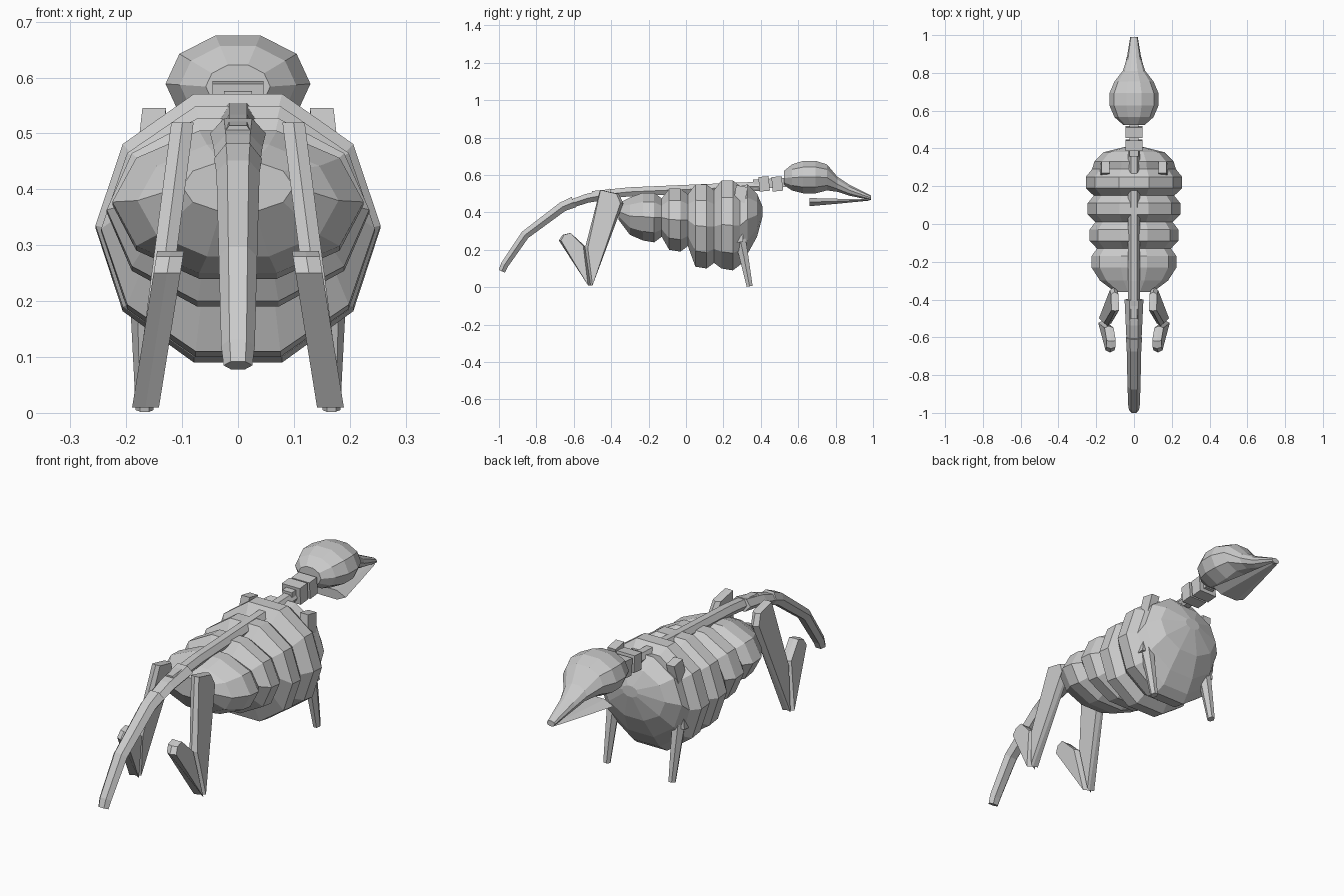
import bpy, bmesh, math
from mathutils import Vector

if "Cube" in bpy.data.objects:
    bpy.data.objects.remove(bpy.data.objects["Cube"])

bone = bpy.data.materials.new("plain_grey")
bone.use_nodes = True
grey = (.6, .6, .6, 1)
bone.diffuse_color = grey
bone.node_tree.nodes["Principled BSDF"].inputs["Base Color"].default_value = grey


def finish(name, bm):
    """Turn a bmesh into a flat shaded grey object."""
    bmesh.ops.recalc_face_normals(bm, faces=bm.faces)
    mesh = bpy.data.meshes.new(name)
    bm.to_mesh(mesh)
    bm.free()
    mesh.materials.append(bone)
    part = bpy.data.objects.new(name, mesh)
    bpy.context.collection.objects.link(part)


def bridge(bm, loops):
    """Skin a series of matching vertex loops and close both ends."""
    for first, second in zip(loops, loops[1:]):
        for k in range(len(first)):
            bm.faces.new((first[k - 1], first[k], second[k], second[k - 1]))
    bm.faces.new(loops[0])
    bm.faces.new(loops[-1])


def ring(bm, centre, up, width, depth, sides, phase=0):
    """Add one polygonal cross-section, level across the body."""
    angles = [math.tau * k / sides + phase for k in range(sides)]
    across = Vector((width, 0, 0))
    return [bm.verts.new(centre + across * math.cos(a) + up * depth * math.sin(a)) for a in angles]


def hull(name, sections):
    """Ten-sided shell from upright sections of y, half width, low z and high z."""
    bm = bmesh.new()
    flat_top = math.sin(math.tau / 5)
    loops = []
    for y, width, low, high in sections:
        centre = Vector((0, y, (low + high) / 2))
        depth = (high - low) / 2 / flat_top
        loops.append(ring(bm, centre, Vector((0, 0, 1)), width, depth, sides=10))
    bridge(bm, loops)
    finish(name, bm)


def rod(name, path, width, depth, taper=1, x=0, lean=0, sides=6, phase=0):
    """Tapering bar whose sections stay square to a path of (y, z) points."""
    bm = bmesh.new()
    points = [Vector((x + lean * z, y, z)) for y, z in path]
    last = len(points) - 1
    loops = []
    for i, point in enumerate(points):
        along = points[min(i + 1, last)] - points[max(i - 1, 0)]
        up = Vector((0, -along.z, along.y)).normalized()
        scale = 1 + (taper - 1) * i / last
        loops.append(ring(bm, point, up, width * scale, depth * scale, sides, phase))
    bridge(bm, loops)
    finish(name, bm)


def slab(name, outline, half, x, lean):
    """Plate with a (y, z) outline and a ridged rim, leaning sideways with height."""
    bm = bmesh.new()
    middle = sum(y for y, z in outline) / len(outline)
    loops = []
    for offset, inset in ((-half, .15), (0, 0), (half, .15)):
        loops.append([bm.verts.new((x + lean * z + offset, y + (middle - y) * inset, z))
                      for y, z in outline])
    bridge(bm, loops)
    finish(name, bm)


# Ribbed barrel body: tapered rump, four ribs with grooves between, bulging chest
rump = [(-.36, .1, .36, .45), (-.3, .18, .28, .48)]
ribs = []
for i, low in enumerate((.24, .19, .1, .09)):
    y = -.2 + .14 * i
    width = .225 + .01 * i
    high = .505 + .022 * i
    ribs.append((y - .03, width, low + .01, high))
    ribs.append((y + .03, width, low, high))
    ribs.append((y + .07, width * .87, low + .03, high - .03))
chest = [(.33, .21, .18, .55), (.38, .16, .27, .5), (.41, .04, .38, .43)]
hull("ribbed_body", rump + ribs + chest)

# Spine, hip block and drooping tail
rod("spine", [(.4, .54), (-.3, .51), (-.5, .49)], width=.032, depth=.028)
rod("hip_block", [(-.4, .5), (-.53, .475), (-.66, .43)], width=.05, depth=.032, taper=.75)
rod("tail", [(-.6, .455), (-.66, .43), (-.86, .28), (-.97, .12), (-.985, .085)],
    width=.043, depth=.034, taper=.6)

# Neck blocks strung on a thin link
square = math.pi / 4
for label, y in (("rear", .39), ("front", .46)):
    rod(label + "_neck_block", [(y, .55), (y + .055, .555)], width=.065, depth=.055,
        sides=4, phase=square)
rod("neck_link", [(.36, .55), (.53, .56)], width=.035, depth=.035, sides=4, phase=square)

# Rounded skull running into the upper beak
skull = []
for i in range(1, 6):
    turn = math.pi * i / 7
    bulge = math.sin(turn)
    skull.append((.66 - .15 * math.cos(turn), .133 * bulge, .58 - .08 * bulge, .58 + .098 * bulge))
beak = [(.81, .06, .51, .59), (.87, .04, .49, .55), (.99, .02, .465, .49)]
hull("skull_and_upper_beak", skull + beak)

# Open lower jaw
rod("lower_jaw", [(.66, .455), (.82, .46), (.98, .467)], width=.09, depth=.025, taper=.18)

# Paired limbs
for side, sign in (("left", 1), ("right", -1)):
    slab(side + "_hind_thigh",
         [(-.46, .52), (-.36, .5), (-.335, .45), (-.51, .01), (-.54, .21)],
         half=.02, x=sign * .167, lean=sign * -.13)
    slab(side + "_hind_foot",
         [(-.54, .22), (-.62, .29), (-.66, .28), (-.68, .25), (-.51, .01)],
         half=.024, x=sign * .167, lean=sign * -.16)
    rod(side + "_foreleg", [(.28, .3), (.31, .16), (.34, .005)],
        width=.032, depth=.037, taper=.5, x=sign * .167)
    # Shoulder blade poking out through the ribs
    rod(side + "_shoulder", [(.3, .54), (.27, .38), (.28, .24)],
        width=.03, depth=.045, taper=.8, x=sign * .22, lean=sign * -.13, sides=4, phase=square)
